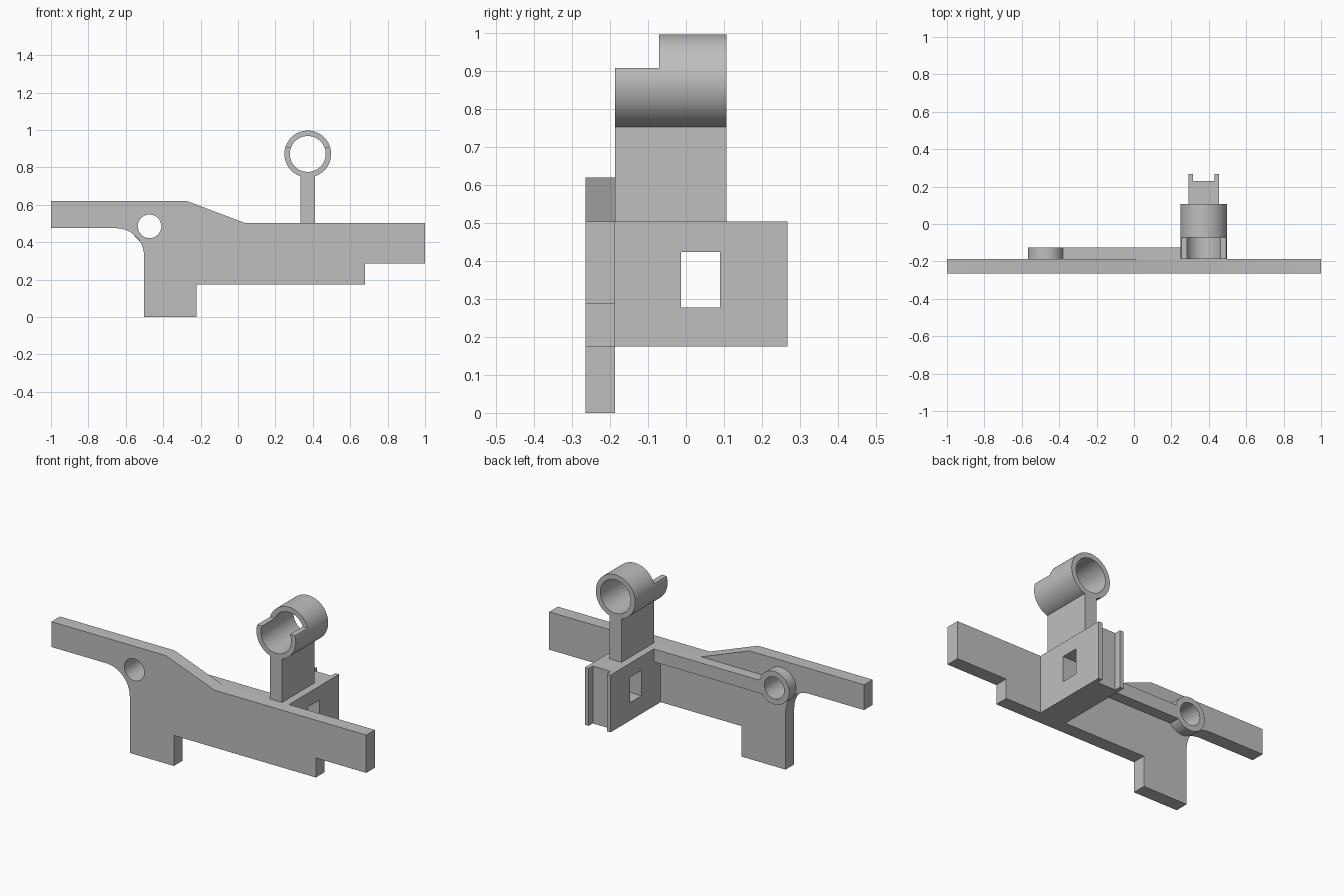
import bpy, bmesh, math

if "Cube" in bpy.data.objects:
    bpy.data.objects.remove(bpy.data.objects["Cube"])

grey = bpy.data.materials.new("plain_grey")
grey.use_nodes = True
GREY = (0.52, 0.52, 0.52, 1)
grey.diffuse_color = GREY
grey.node_tree.nodes["Principled BSDF"].inputs["Base Color"].default_value = GREY


def arc(cx, cz, r, start, end, steps):
    angles = [math.radians(start + (end - start) * i / steps) for i in range(steps + 1)]
    return [(cx + r * math.cos(a), cz + r * math.sin(a)) for a in angles]


def prism(name, profile, y0, y1):
    """Extrude an x-z outline from y0 to y1."""
    bm = bmesh.new()
    face = bm.faces.new([bm.verts.new((x, y0, z)) for x, z in profile])
    out = bmesh.ops.extrude_face_region(bm, geom=[face])
    new = [v for v in out["geom"] if isinstance(v, bmesh.types.BMVert)]
    bmesh.ops.translate(bm, verts=new, vec=(0, y1 - y0, 0))
    bmesh.ops.recalc_face_normals(bm, faces=bm.faces)
    mesh = bpy.data.meshes.new(name)
    bm.to_mesh(mesh)
    bm.free()
    mesh.materials.append(grey)
    ob = bpy.data.objects.new(name, mesh)
    bpy.context.collection.objects.link(ob)
    return ob


def box(name, x0, x1, y0, y1, z0, z1):
    return prism(name, [(x0, z0), (x1, z0), (x1, z1), (x0, z1)], y0, y1)


def cylinder(name, cx, cz, r, y0, y1):
    return prism(name, arc(cx, cz, r, 0, 360, 64)[:-1], y0, y1)


def select(ob):
    bpy.ops.object.select_all(action='DESELECT')
    ob.select_set(True)
    bpy.context.view_layer.objects.active = ob


def cut(ob, cutter):
    mod = ob.modifiers.new("cut", 'BOOLEAN')
    mod.operation, mod.solver, mod.object = 'DIFFERENCE', 'EXACT', cutter
    select(ob)
    bpy.ops.object.modifier_apply(modifier=mod.name)
    bpy.data.objects.remove(cutter)


FRONT, BACK = -0.265, -0.187      # main plate thickness
TOP, BOTTOM = 0.504, 0.175        # plate and block height
PIVOT = (-0.473, 0.485)
RING = (0.373, 0.872)

# Main plate with its rounded inner corner and pivot hole
outline = [(-1, 0.62), (-0.272, 0.62), (0.035, TOP), (1, TOP), (1, 0.287),
           (0.68, 0.287), (0.68, BOTTOM), (-0.222, BOTTOM), (-0.222, 0), (-0.502, 0)]
outline += arc(-0.652, 0.325, 0.15, 0, 90, 16) + [(-1, 0.475)]
plate = prism("main_plate", outline, FRONT, BACK)
cut(plate, cylinder("cutter", *PIVOT, 0.063, -0.4, 0))

# Pivot boss and the rib joining it to the block
boss = cylinder("pivot_boss", *PIVOT, 0.095, BACK, -0.125)
cut(boss, cylinder("cutter", *PIVOT, 0.063, -0.4, 0))
rib = box("back_rib", PIVOT[0], 0.3, BACK, -0.125, 0.43, TOP)
cut(rib, cylinder("cutter", *PIVOT, 0.08, -0.4, 0))

# Rear block with a side window and a grooved end
block = box("rear_block", 0.292, 0.455, BACK, 0.267, BOTTOM, TOP)
cut(block, box("cutter", 0.2, 0.6, -0.013, 0.09, 0.278, 0.424))
cut(block, box("cutter", 0.316, 0.431, 0.23, 0.4, 0, 0.8))

# Upright post carrying the ring
box("ring_post", 0.335, 0.411, BACK, 0.107, TOP, 0.768)

# Ring tube with its front upper half cut away
ring = cylinder("ring_tube", *RING, 0.125, BACK, 0.107)
cut(ring, cylinder("cutter", *RING, 0.096, -0.4, 0.4))
cut(ring, box("cutter", 0.1, 0.6, -0.4, -0.071, 0.909, 1.2))

for ob in (plate, boss, ring):
    select(ob)
    bpy.ops.object.shade_smooth_by_angle(angle=math.radians(30))
